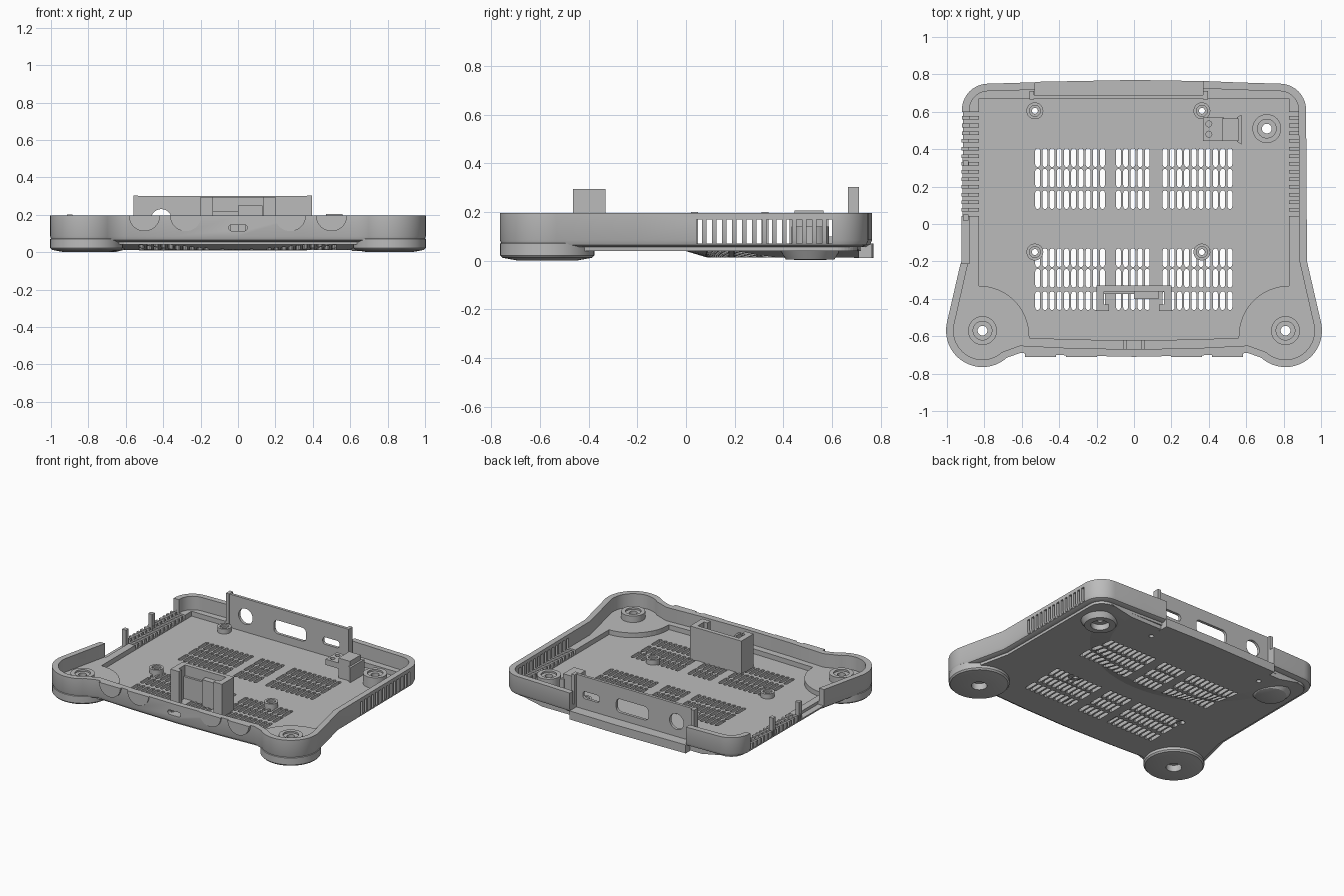
import bpy, bmesh
from math import sin, cos, pi, radians

if "Cube" in bpy.data.objects:
    bpy.data.objects.remove(bpy.data.objects["Cube"], do_unlink=True)

grey = bpy.data.materials.new("matte_grey")
grey.use_nodes = True
grey.diffuse_color = (0.5, 0.5, 0.5, 1)
grey.node_tree.nodes["Principled BSDF"].inputs["Base Color"].default_value = (0.5, 0.5, 0.5, 1)


def finish(name, bm):
    bmesh.ops.recalc_face_normals(bm, faces=bm.faces)
    mesh = bpy.data.meshes.new(name)
    bm.to_mesh(mesh)
    bm.free()
    mesh.materials.append(grey)
    ob = bpy.data.objects.new(name, mesh)
    bpy.context.collection.objects.link(ob)
    return ob


def loft(bm, loops, closed=False):
    """Skin a list of equal-length point loops; cap the ends unless closed."""
    rows = [[bm.verts.new(p) for p in loop] for loop in loops]
    n = len(rows[0])
    pairs = list(zip(rows, rows[1:])) + ([(rows[-1], rows[0])] if closed else [])
    for a, b in pairs:
        for i in range(n):
            bm.faces.new((a[i], a[(i + 1) % n], b[(i + 1) % n], b[i]))
    if not closed:
        bm.faces.new(rows[0][::-1])
        bm.faces.new(rows[-1])


def prism(bm, pts, z0, z1):
    loft(bm, [[(x, y, z) for x, y in pts] for z in (z0, z1)])


def box(bm, x0, x1, y0, y1, z0, z1):
    prism(bm, [(x0, y0), (x1, y0), (x1, y1), (x0, y1)], z0, z1)


def arc(cx, cy, r, a0, a1, n=12):
    angles = [radians(a0 + (a1 - a0) * i / n) for i in range(n + 1)]
    return [(cx + r * cos(a), cy + r * sin(a)) for a in angles]


def circle(cx, cy, r, n=32):
    return arc(cx, cy, r, 0, 360 - 360 / n, n - 1)


def lathe(bm, cx, cy, profile, n=40):
    loft(bm, [[(x, y, z) for x, y in circle(cx, cy, r, n)] for r, z in profile], True)


def mirror(half):
    return half + [(-x, y) for x, y in reversed(half) if x > 0.001]


def outline(d):
    """Plan of the case, inset by d."""
    return mirror([(0, d - 0.71), (0.35, d - 0.703), (0.61, d - 0.69)]
                  + arc(0.81, -0.57, 0.195 - d, -132, 11, 20)
                  + [(0.925 - d, -0.2)]
                  + arc(0.78, 0.61, 0.14 - d, 0, 88, 10)
                  + [(0.55, 0.757 - d), (0.36, 0.765 - d), (0, 0.77 - d)])


def stadium(cx, cy, w, h):
    """Upright slot outline."""
    r = w / 2
    return arc(cx, cy + h / 2 - r, r, 0, 180, 5) + arc(cx, cy - h / 2 + r, r, 180, 360, 5)


def wall_prism(bm, pts, y0, y1):
    """Extrude an (x, z) outline along y."""
    loft(bm, [[(x, y, z) for x, z in pts] for y in (y0, y1)])


def cut(ob, cutter):
    mod = ob.modifiers.new("cut", "BOOLEAN")
    mod.operation, mod.solver, mod.object = "DIFFERENCE", "EXACT", cutter
    mesh = bpy.data.meshes.new_from_object(ob.evaluated_get(bpy.context.evaluated_depsgraph_get()))
    ob.modifiers.clear()
    ob.data = mesh
    mesh.materials.clear()
    mesh.materials.append(grey)
    for p in mesh.polygons:
        p.material_index = 0


def cut_all(obs, bm):
    cutter = finish("cutter", bm)
    bpy.context.view_layer.update()
    for ob in obs:
        cut(ob, cutter)
    bpy.data.objects.remove(cutter, do_unlink=True)


# Outer wall with a rounded lower edge
bm = bmesh.new()
levels = [(0.03, 0.055), (0.008, 0.065), (0, 0.085), (0, 0.195), (0.04, 0.195), (0.04, 0.055)]
loft(bm, [[(x, y, z) for x, y in outline(d)] for d, z in levels], True)
wall = finish("outer_wall", bm)

# Inner ledge with raised front corner pads around the floor
bm = bmesh.new()
prism(bm, outline(0.025), 0.058, 0.1)
ledge = finish("inner_ledge", bm)
bm = bmesh.new()
prism(bm, mirror([(0, -0.625), (0.56, -0.61)] + arc(0.83, -0.6, 0.27, 180, 90) + [(0.83, 0.67)]), 0, 0.3)
cut_all([ledge], bm)

# Floor plate and the lower curved bulge beneath it
bm = bmesh.new()
prism(bm, outline(0.045), 0.04, 0.066)
floor = finish("floor_plate", bm)
bm = bmesh.new()
bulge_loops = []
for rx, ry, z in ((0.62, 0.62, 0.012), (0.78, 0.73, 0.045)):
    bulge_loops.append([(rx * cos(a), 0.71 - ry * sin(a), z) for a in [pi * i / 32 for i in range(33)]])
loft(bm, bulge_loops)
bulge = finish("underside_bulge", bm)

# Vent slots in two banks of three rows
bm = bmesh.new()
for cy in (0.355, 0.245, 0.13, -0.18, -0.29, -0.41):
    for x0, count in ((-0.515, 10), (-0.083, 5), (0.166, 10)):
        for i in range(count):
            prism(bm, stadium(x0 + i * 0.0385, cy, 0.026, 0.1), -0.1, 0.09)
cut_all([floor, bulge], bm)

# Side grilles, lowered right wall and rear opening
bm = bmesh.new()
for s in (-1, 1):
    for i in range(14):
        y = 0.044 + i * 0.041
        box(bm, *sorted((s * 0.825, s * 1.1)), y, y + 0.022, 0.07, 0.17)
cut_all([wall, ledge], bm)
for x0, x1, y0, y1, z in ((-1.1, -0.85, 0.03, 0.6, 0.115), (-1.1, -0.88, -0.21, 0.04, 0.08),
                          (-0.53, 0.37, 0.69, 0.9, 0.06)):
    bm = bmesh.new()
    box(bm, x0, x1, y0, y1, z, 0.4)
    cut_all([wall, ledge], bm)
bm = bmesh.new()
wall_prism(bm, arc(-0.035, 0.13, 0.016, 90, 270, 6) + arc(0.035, 0.13, 0.016, -90, 90, 6), -0.8, -0.6)
cut_all([wall], bm)

# Upright posts on the lowered wall
bm = bmesh.new()
for y in (0.02, 0.31):
    box(bm, -0.915, -0.885, y, y + 0.03, 0.07, 0.2)
finish("side_posts", bm)

# Screw holes through floor and ledge
bm = bmesh.new()
for x, y in ((0.81, -0.57), (-0.81, -0.57), (0.71, 0.51)):
    prism(bm, circle(x, y, 0.06), -0.1, 0.3)
cut_all([floor, ledge, bulge], bm)

# Front feet with recessed screw bosses
smooth = [wall]
for side, s in (("left", 1), ("right", -1)):
    bm = bmesh.new()
    lathe(bm, s * 0.81, -0.57, [(0.05, 0.05), (0.05, 0.0), (0.12, 0.0), (0.185, 0.012), (0.194, 0.022),
                                (0.194, 0.07), (0.188, 0.075), (0.026, 0.075), (0.026, 0.05)], 48)
    smooth.append(finish(side + "_front_foot", bm))

# Screw bosses: large at corners, small board standoffs
bosses = [("left_front_boss", 0.81, -0.57, 0.077, 0.026, 0.145), ("right_front_boss", -0.81, -0.57, 0.077, 0.026, 0.145),
          ("left_rear_boss", 0.71, 0.51, 0.077, 0.026, 0.14)]
for x in (-0.53, 0.363):
    for y in (0.605, -0.15):
        bosses.append(("board_standoff", x, y, 0.045, 0.016, 0.1))
for name, x, y, r, hole, top in bosses:
    bm = bmesh.new()
    lathe(bm, x, y, [(r, 0.045), (r, top), (r * 0.65, top), (r * 0.65, top - 0.012),
                     (hole, top - 0.012), (hole, 0.045)])
    smooth.append(finish(name, bm))
bm = bmesh.new()
for x in (-0.53, 0.363):
    for y in (0.605, -0.15):
        prism(bm, circle(x, y, 0.016, 16), -0.1, 0.2)
cut_all([floor, bulge], bm)

# Rear feet: a ring around the hole and a solid dome
bm = bmesh.new()
lathe(bm, 0.71, 0.51, [(0.06, 0.055), (0.06, 0.005), (0.1, 0.005), (0.125, 0.045), (0.125, 0.055)])
smooth.append(finish("left_rear_foot", bm))
bm = bmesh.new()
loft(bm, [[(x, y, z) for x, y in circle(-0.71, 0.51, r)] for r, z in
          ((0.06, 0.002), (0.1, 0.012), (0.13, 0.045), (0.13, 0.055))])
smooth.append(finish("right_rear_foot", bm))

# Rear port panel with its end tabs and sill
bm = bmesh.new()
box(bm, -0.535, 0.375, 0.67, 0.69, 0.05, 0.3)
panel = finish("rear_port_panel", bm)
bm = bmesh.new()
wall_prism(bm, circle(-0.41, 0.175, 0.055), 0.6, 0.75)
for x0, x1, z0, z1, r in ((-0.19, 0.06, 0.12, 0.215, 0.03), (0.19, 0.32, 0.145, 0.195, 0.02)):
    wall_prism(bm, arc(x1 - r, z0 + r, r, -90, 0, 5) + arc(x1 - r, z1 - r, r, 0, 90, 5)
               + arc(x0 + r, z1 - r, r, 90, 180, 5) + arc(x0 + r, z0 + r, r, 180, 270, 5), 0.6, 0.75)
cut_all([panel], bm)
bm = bmesh.new()
for x in (-0.56, 0.37):
    box(bm, x, x + 0.025, 0.665, 0.71, 0.06, 0.302)
finish("panel_end_tabs", bm)
bm = bmesh.new()
prism(bm, [(-0.53, 0.69), (0.37, 0.69), (0.37, 0.764), (0, 0.77), (-0.53, 0.76)], 0.01, 0.07)
finish("rear_sill", bm)

# Half-round controller port plates on the front
bm = bmesh.new()
for x in (-0.5, -0.28, 0.28, 0.5):
    wall_prism(bm, arc(x, 0.195, 0.083, 180, 360, 20), -0.712, -0.685)
finish("front_port_plates", bm)

# Light holder behind the front slot
bm = bmesh.new()
for x in (-0.055, 0.04):
    box(bm, x, x + 0.015, -0.68, -0.62, 0.06, 0.16)
box(bm, -0.05, 0.05, -0.68, -0.62, 0.06, 0.11)
finish("light_holder", bm)

# Tall U-shaped bracket
bm = bmesh.new()
box(bm, -0.2, 0.2, -0.36, -0.33, 0.06, 0.295)
for s in (-1, 1):
    box(bm, *sorted((s * 0.16, s * 0.2)), -0.465, -0.33, 0.06, 0.295)
    box(bm, *sorted((s * 0.135, s * 0.17)), -0.465, -0.43, 0.06, 0.295)
box(bm, 0, 0.13, -0.4, -0.35, 0.06, 0.25)
box(bm, -0.16, 0, -0.375, -0.35, 0.06, 0.22)
finish("card_bracket", bm)

# Small mount with two pin holes beside the rear boss
bm = bmesh.new()
box(bm, 0.37, 0.48, 0.445, 0.57, 0.13, 0.17)
arm = finish("switch_mount_arm", bm)
bm = bmesh.new()
for y in (0.48, 0.535):
    prism(bm, circle(0.4, y, 0.016, 16), 0.1, 0.2)
cut_all([arm], bm)
bm = bmesh.new()
box(bm, 0.47, 0.56, 0.445, 0.565, 0.06, 0.205)
loft(bm, [[(0.55, 0.44, z), (0.575, 0.425, z), (0.575, 0.585, z), (0.55, 0.57, z)] for z in (0.06, 0.17)])
finish("switch_mount", bm)

# Smooth the round parts while keeping edges sharp
bpy.ops.object.select_all(action="DESELECT")
for ob in smooth:
    ob.select_set(True)
bpy.context.view_layer.objects.active = wall
bpy.ops.object.shade_smooth_by_angle(angle=radians(30))
